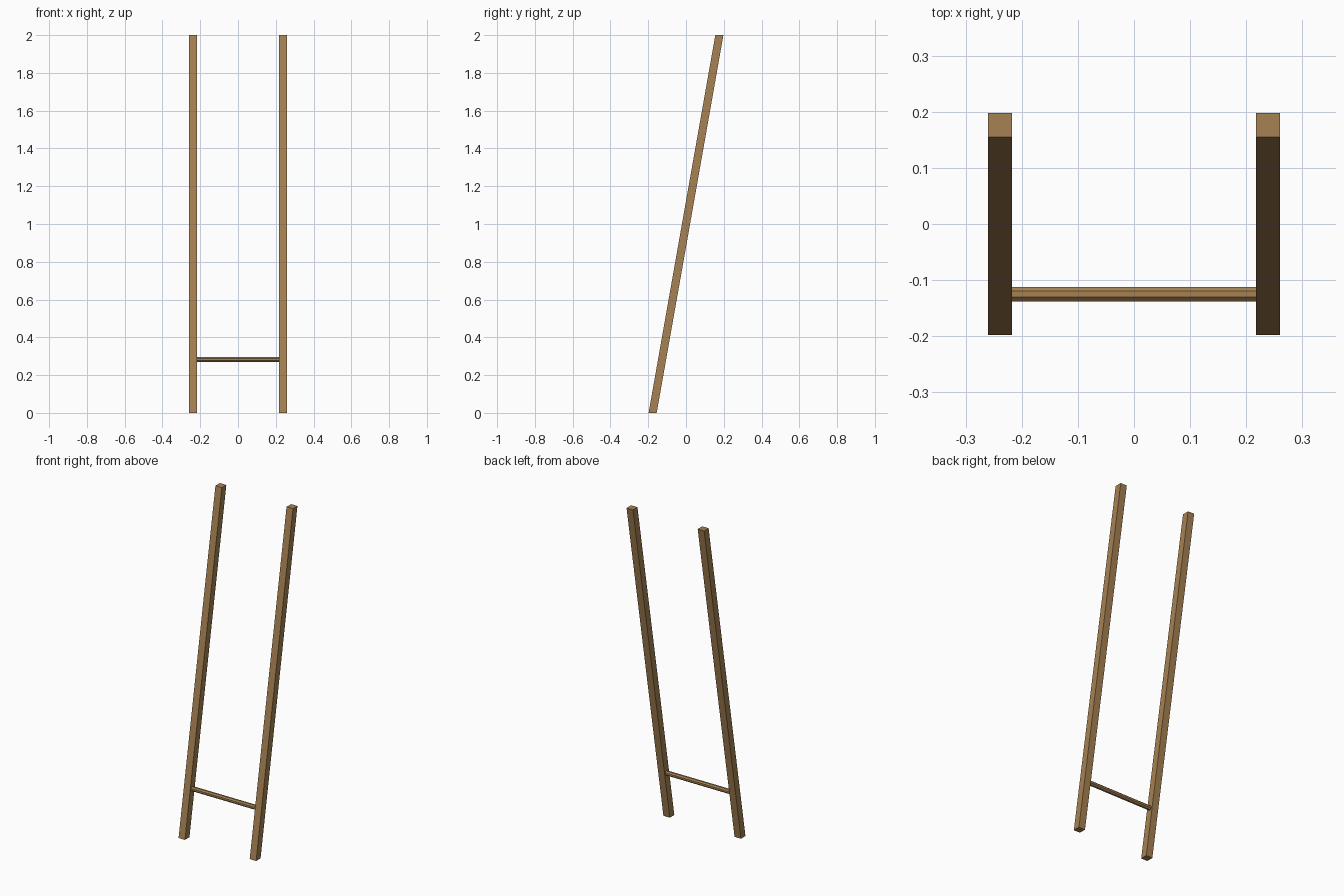
import bpy, bmesh
from math import pi
from mathutils import Matrix

cube = bpy.data.objects.get("Cube")
if cube:
    bpy.data.objects.remove(cube, do_unlink=True)

HEIGHT = 2.0
RAIL = 0.043          # square rail section
RAIL_X = 0.2385       # rail centre line
LEAN = 0.1765         # backward lean per unit of height
RUNG_Z = 0.283

wood = bpy.data.materials.new("warm_wood")
wood.use_nodes = True
color = (0.38, 0.22, 0.085, 1)
wood.diffuse_color = color
bsdf = wood.node_tree.nodes["Principled BSDF"]
bsdf.inputs["Base Color"].default_value = color
bsdf.inputs["Roughness"].default_value = 0.8


def add_part(name, bm):
    mesh = bpy.data.meshes.new(name)
    bm.to_mesh(mesh)
    bm.free()
    mesh.materials.append(wood)
    obj = bpy.data.objects.new(name, mesh)
    bpy.context.collection.objects.link(obj)


# Leaning side rails, with level ends
for name, side in (("left_rail", 1), ("right_rail", -1)):
    bm = bmesh.new()
    bmesh.ops.create_cube(bm, size=1)
    for v in bm.verts:
        z = v.co.z * HEIGHT
        v.co = (v.co.x * RAIL + side * RAIL_X,
                v.co.y * RAIL + z * LEAN, z + HEIGHT / 2)
    add_part(name, bm)

# Eight-sided rung between the rails
bm = bmesh.new()
place = (Matrix.Translation((0, (RUNG_Z - HEIGHT / 2) * LEAN + 0.0015, RUNG_Z))
         @ Matrix.Rotation(pi / 2, 4, 'Y') @ Matrix.Rotation(pi / 8, 4, 'Z'))
bmesh.ops.create_cone(bm, cap_ends=True, segments=8, radius1=0.014,
                      radius2=0.014, depth=2 * RAIL_X, matrix=place)
add_part("bottom_rung", bm)
